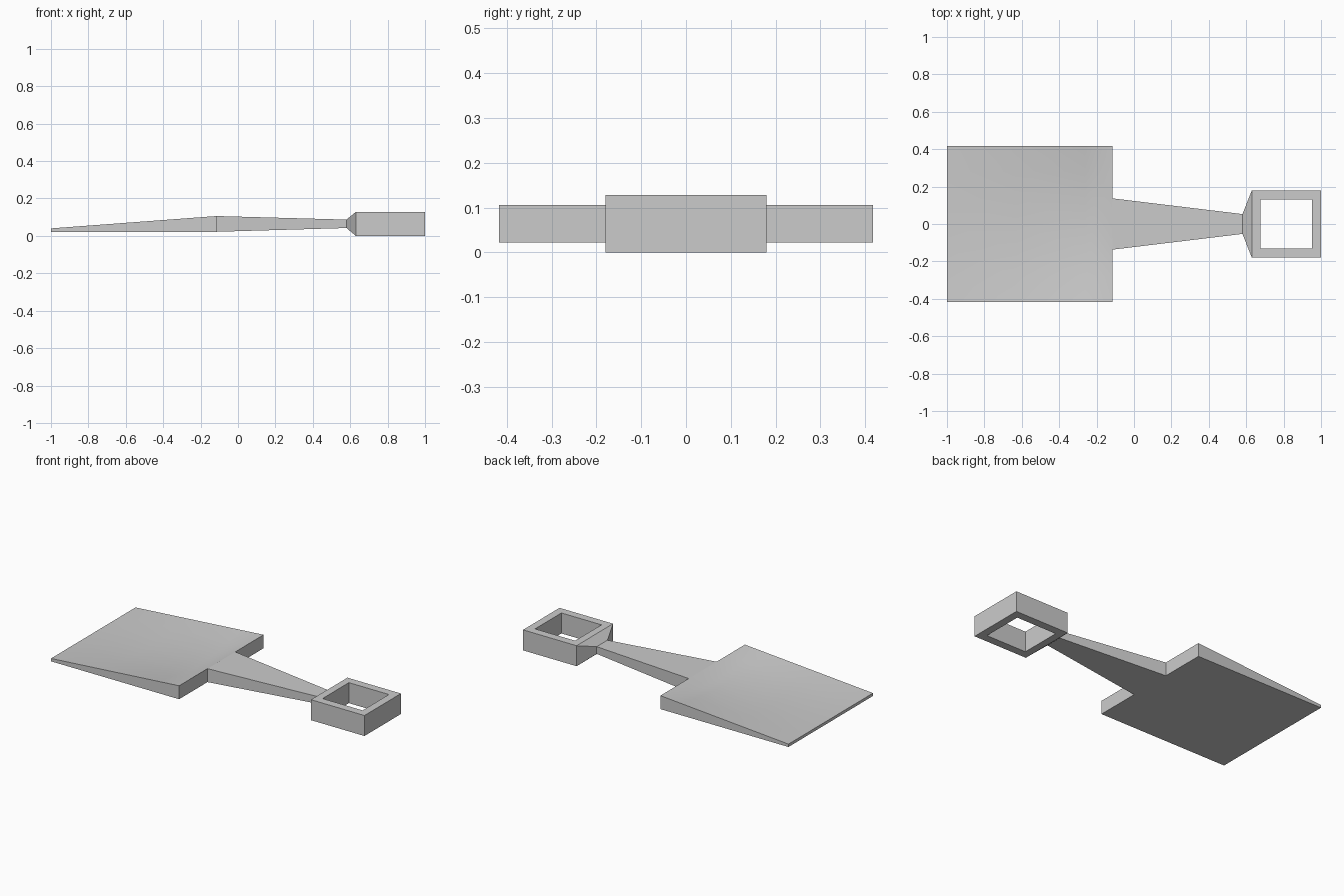
import bpy, bmesh, math

if "Cube" in bpy.data.objects:
    bpy.data.objects.remove(bpy.data.objects["Cube"])


def rect(x, w, z0, z1):
    """Cross-section at x: width 2w, from z0 to z1."""
    return [(x, -w, z0), (x, w, z0), (x, w, z1), (x, -w, z1)]


def loft(bm, sections):
    rings = [[bm.verts.new(p) for p in s] for s in sections]
    for a, b in zip(rings, rings[1:]):
        for i in range(len(a)):
            j = (i + 1) % len(a)
            bm.faces.new((a[i], a[j], b[j], b[i]))
    return rings


def finish(bm, name, smooth=False):
    mesh = bpy.data.meshes.new(name)
    bm.to_mesh(mesh)
    bm.free()
    obj = bpy.data.objects.new(name, mesh)
    bpy.context.collection.objects.link(obj)
    if smooth:
        bpy.ops.object.select_all(action='DESELECT')
        obj.select_set(True)
        bpy.context.view_layer.objects.active = obj
        bpy.ops.object.shade_smooth_by_angle(angle=math.radians(30))


# Wedge blade with a shallow dished top; the root stays open where the neck joins
W, NECK = 0.417, 0.137
ys = [-W, -0.28, -NECK, 0, NECK, 0.28, W]
n = len(ys)


def blade_section(x, depth):
    rim = 0.04 + (x + 1) / 0.885 * 0.066
    top = [(x, y, rim - depth * (1 - (y / W) ** 2)) for y in reversed(ys)]
    return [(x, y, 0.022) for y in ys] + top


bm = bmesh.new()
rings = loft(bm, [blade_section(*s) for s in
                  [(-1, 0), (-0.63, 0.02), (-0.26, 0.038), (-0.2, 0.032), (-0.115, 0)]])
bm.faces.new(rings[0])
root = rings[-1]
for i in range(n - 1):
    if abs(ys[i] + ys[i + 1]) / 2 > NECK:
        bm.faces.new((root[i], root[i + 1], root[2 * n - 2 - i], root[2 * n - 1 - i]))
bmesh.ops.recalc_face_normals(bm, faces=bm.faces)
finish(bm, "blade", smooth=True)

# Tapered neck flaring out to the socket
bm = bmesh.new()
loft(bm, [rect(-0.115, NECK, 0.022, 0.106),
          rect(0.58, 0.053, 0.042, 0.087),
          rect(0.63, 0.18, 0.0, 0.128)])
bmesh.ops.recalc_face_normals(bm, faces=bm.faces)
finish(bm, "neck")


# Square socket frame with a through hole
def outline(x0, x1, w, z):
    return [(x0, -w, z), (x1, -w, z), (x1, w, z), (x0, w, z)]


outer, inner, h = (0.63, 1.0, 0.18), (0.675, 0.952, 0.13), 0.128
bm = bmesh.new()
loft(bm, [outline(*outer, 0), outline(*outer, h), outline(*inner, h),
          outline(*inner, 0), outline(*outer, 0)])
bmesh.ops.remove_doubles(bm, verts=bm.verts, dist=1e-5)
bmesh.ops.recalc_face_normals(bm, faces=bm.faces)
# The wall covered by the flare is left open
hidden = [f for f in bm.faces if all(abs(v.co.x - 0.63) < 1e-4 for v in f.verts)]
bmesh.ops.delete(bm, geom=hidden, context='FACES_ONLY')
finish(bm, "socket")
